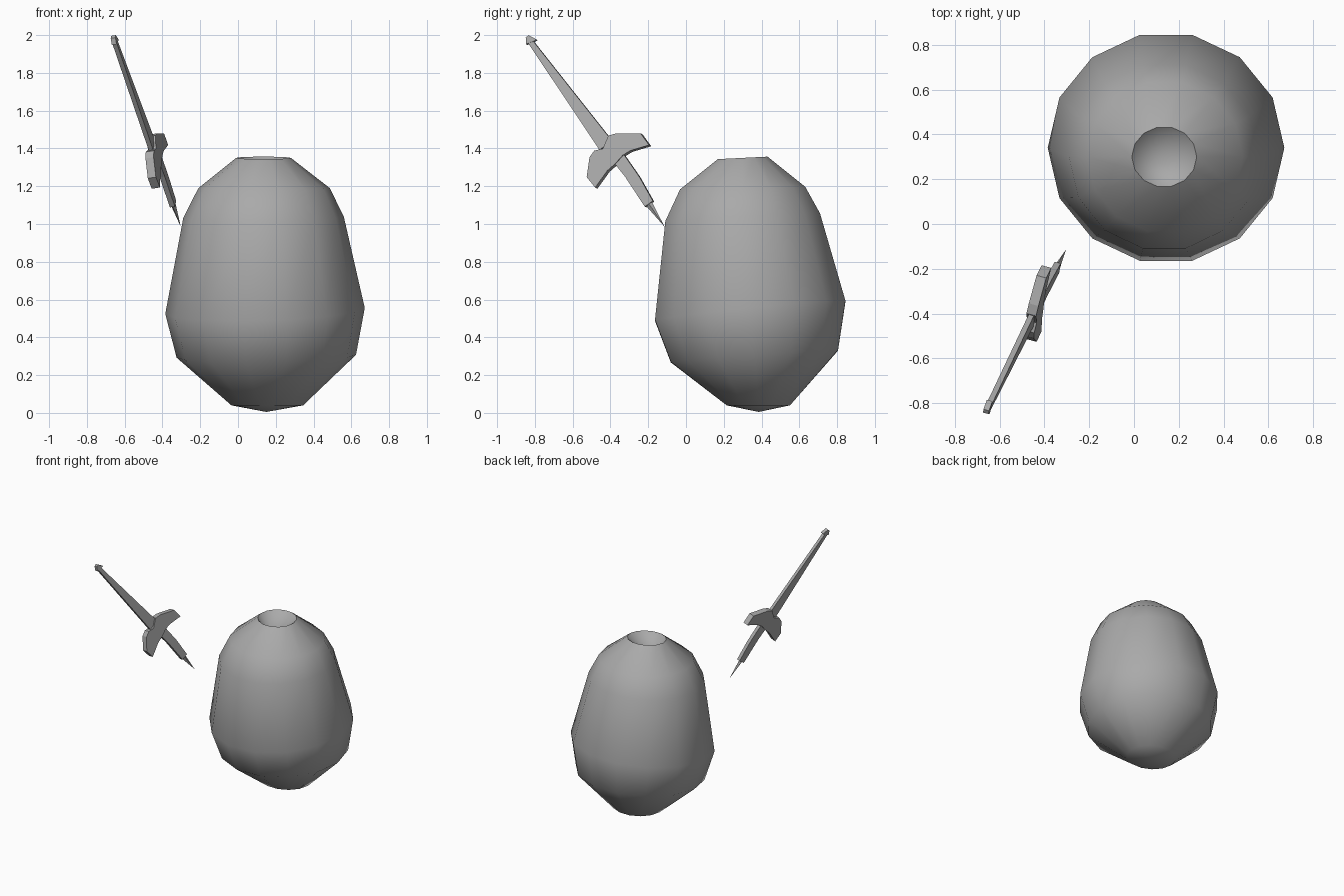
import bpy, bmesh, math
from mathutils import Vector

if "Cube" in bpy.data.objects:
    bpy.data.objects.remove(bpy.data.objects["Cube"])

grey = bpy.data.materials.new("plain_grey")
grey.diffuse_color = (0.4, 0.4, 0.4, 1)
grey.use_nodes = True
grey.node_tree.nodes["Principled BSDF"].inputs["Base Color"].default_value = grey.diffuse_color


def finish(name, bm, angle):
    bmesh.ops.recalc_face_normals(bm, faces=bm.faces)
    mesh = bpy.data.meshes.new(name)
    bm.to_mesh(mesh)
    bm.free()
    mesh.materials.append(grey)
    obj = bpy.data.objects.new(name, mesh)
    bpy.context.collection.objects.link(obj)
    if angle:
        bpy.ops.object.select_all(action='DESELECT')
        obj.select_set(True)
        bpy.context.view_layer.objects.active = obj
        bpy.ops.object.shade_smooth_by_angle(angle=math.radians(angle))
    return obj


# Egg-shaped body: 14-sided, slightly tilted rings, closed below and dented on top
SIDES = 14
# centre x, centre y, z, radius x, radius y, z slope along x, z slope along y
RINGS = [
    (0.155, 0.383, 0.040, 0.190, 0.172, 0.00, 0.00),
    (0.150, 0.362, 0.300, 0.475, 0.454, 0.016, 0.07),
    (0.143, 0.340, 0.540, 0.528, 0.517, 0.03, 0.10),
    (0.135, 0.300, 1.035, 0.425, 0.420, 0.01, 0.05),
    (0.138, 0.300, 1.190, 0.348, 0.340, 0.00, 0.02),
    (0.135, 0.300, 1.350, 0.145, 0.135, 0.00, 0.05),
]
bm = bmesh.new()
loops = []
for cx, cy, z, rx, ry, sx, sy in RINGS:
    loop = []
    for i in range(SIDES):
        a = math.tau * i / SIDES
        dx, dy = rx * math.cos(a), ry * math.sin(a)
        loop.append(bm.verts.new((cx + dx, cy + dy, z + sx * dx + sy * dy)))
    loops.append(loop)
bottom = bm.verts.new((0.15, 0.385, 0.005))
dent = bm.verts.new((0.11, 0.27, 1.22))
for i in range(SIDES):
    j = (i + 1) % SIDES
    for low, high in zip(loops, loops[1:]):
        bm.faces.new((low[i], low[j], high[j], high[i]))
    bm.faces.new((bottom, loops[0][j], loops[0][i]))
    bm.faces.new((loops[-1][i], loops[-1][j], dent))
finish("body", bm, 60)

# Sword: flat outlines in (y, z), laid on one slanted plane and thickened
NORMAL = Vector((0.494, -0.137, 0.077)).normalized()


def on_plane(y, z):
    return Vector((-0.302 + 0.277 * (y + 0.113) - 0.156 * (z - 0.98), y, z))


def plate(name, outline, thickness):
    bm = bmesh.new()
    front, back = [], []
    for y, z in outline:
        p = on_plane(y, z)
        front.append(bm.verts.new(p + NORMAL * thickness / 2))
        back.append(bm.verts.new(p - NORMAL * thickness / 2))
    bm.faces.new(front)
    bm.faces.new(back[::-1])
    for i in range(len(outline)):
        j = (i + 1) % len(outline)
        bm.faces.new((front[i], back[i], back[j], front[j]))
    return finish(name, bm, 0)


plate("blade", [(-0.832, 1.955), (-0.805, 1.965), (-0.39, 1.44), (-0.455, 1.39)], 0.024)
plate("blade_tip", [(-0.843, 1.95), (-0.825, 1.958), (-0.805, 1.965), (-0.788, 1.975),
                    (-0.83, 1.998), (-0.845, 1.985)], 0.026)
plate("guard", [(-0.405, 1.465), (-0.36, 1.477), (-0.235, 1.477), (-0.19, 1.415),
                (-0.29, 1.385), (-0.33, 1.36), (-0.37, 1.315), (-0.41, 1.28),
                (-0.475, 1.19), (-0.52, 1.245), (-0.505, 1.35), (-0.48, 1.385),
                (-0.435, 1.395)], 0.045)
plate("handle", [(-0.325, 1.365), (-0.245, 1.25), (-0.172, 1.12), (-0.215, 1.09),
                 (-0.32, 1.25), (-0.372, 1.315)], 0.028)

# Pointed spike at the end of the handle
bm = bmesh.new()
point = bm.verts.new(on_plane(-0.113, 0.985))
base = []
for y, z, side in ((-0.18, 1.115, 0), (-0.193, 1.105, 1), (-0.208, 1.092, 0), (-0.193, 1.105, -1)):
    base.append(bm.verts.new(on_plane(y, z) + NORMAL * 0.014 * side))
bm.faces.new(base)
for i in range(4):
    bm.faces.new((base[i], point, base[(i + 1) % 4]))
finish("spike", bm, 0)
